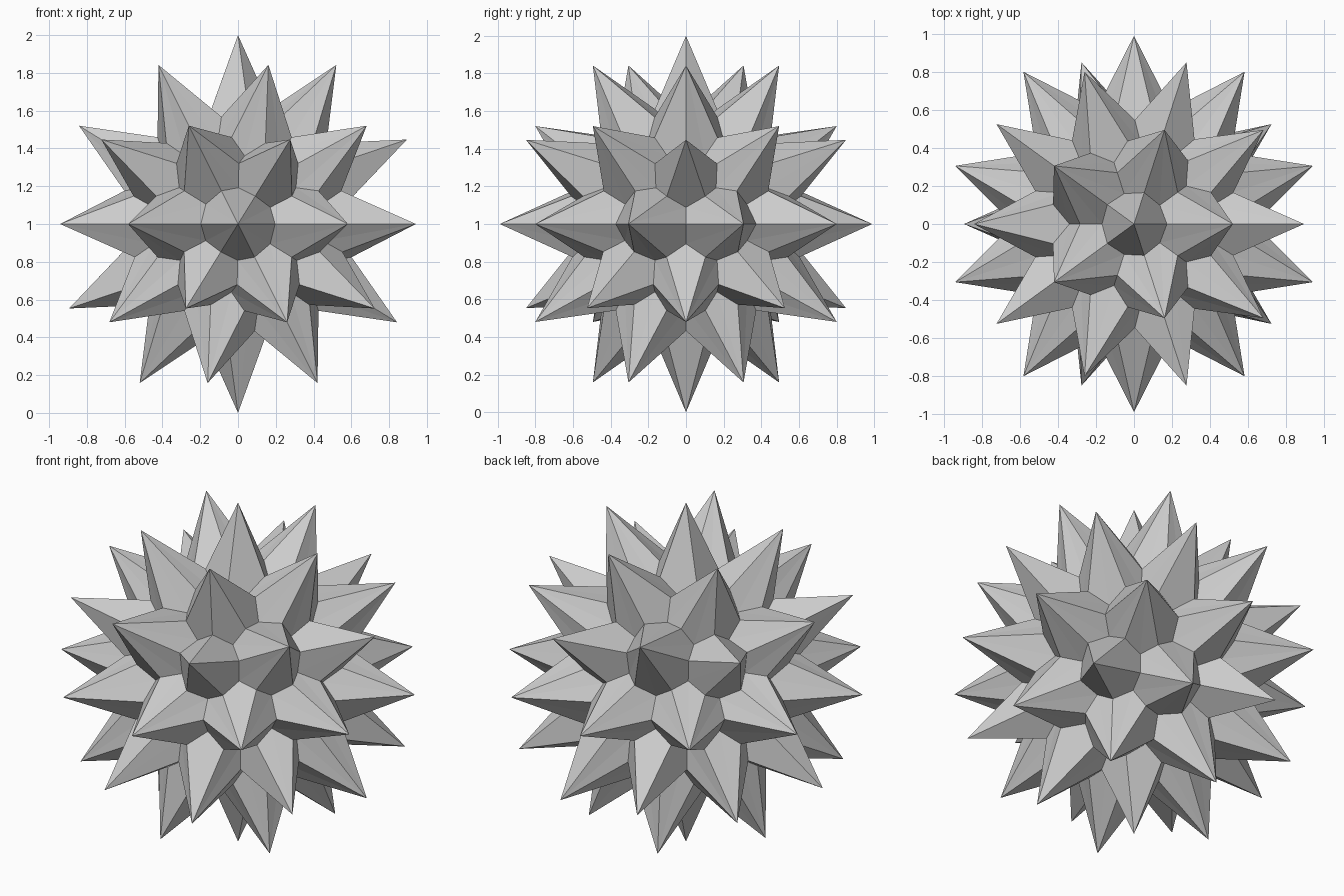
import bpy
import bmesh
from mathutils import Vector

# Remove the default cube
cube = bpy.data.objects.get("Cube")
if cube:
    bpy.data.objects.remove(cube, do_unlink=True)

FIVE_SIDED_TIP = 1.0
SIX_SIDED_TIP = 0.99
SADDLE_RADIUS = 0.635   # between two neighbouring spikes
VALLEY_RADIUS = 0.56    # between three neighbouring spikes
CENTRE = Vector((0, 0, 1))

# Spike directions come from a once-subdivided icosahedron
guide = bmesh.new()
bmesh.ops.create_icosphere(guide, subdivisions=2, radius=1.0)
body = bmesh.new()


def add_point(direction, radius):
    return body.verts.new(direction.normalized() * radius + CENTRE)


def tip_radius(vert):
    return FIVE_SIDED_TIP if len(vert.link_edges) == 5 else SIX_SIDED_TIP


tips = {v: add_point(v.co, tip_radius(v)) for v in guide.verts}
saddles = {e: add_point(e.verts[0].co + e.verts[1].co, SADDLE_RADIUS)
           for e in guide.edges}

# Each guide triangle gives three kite-shaped spike sides around a valley
for face in guide.faces:
    valley = add_point(face.calc_center_median(), VALLEY_RADIUS)
    for loop in face.loops:
        tip = tips[loop.vert]
        ahead = saddles[loop.edge]
        behind = saddles[loop.link_loop_prev.edge]
        body.faces.new((tip, ahead, valley))
        body.faces.new((tip, valley, behind))

bmesh.ops.recalc_face_normals(body, faces=body.faces[:])
mesh = bpy.data.meshes.new("spiked_ball")
body.to_mesh(mesh)
body.free()
guide.free()

# Plain grey material
grey = bpy.data.materials.new("light_grey")
grey.use_nodes = True
colour = (0.6, 0.6, 0.6, 1.0)
grey.diffuse_color = colour
for node in grey.node_tree.nodes:
    if node.type == 'BSDF_PRINCIPLED':
        node.inputs["Base Color"].default_value = colour
mesh.materials.append(grey)

ball = bpy.data.objects.new("spiked_ball", mesh)
bpy.context.collection.objects.link(ball)
